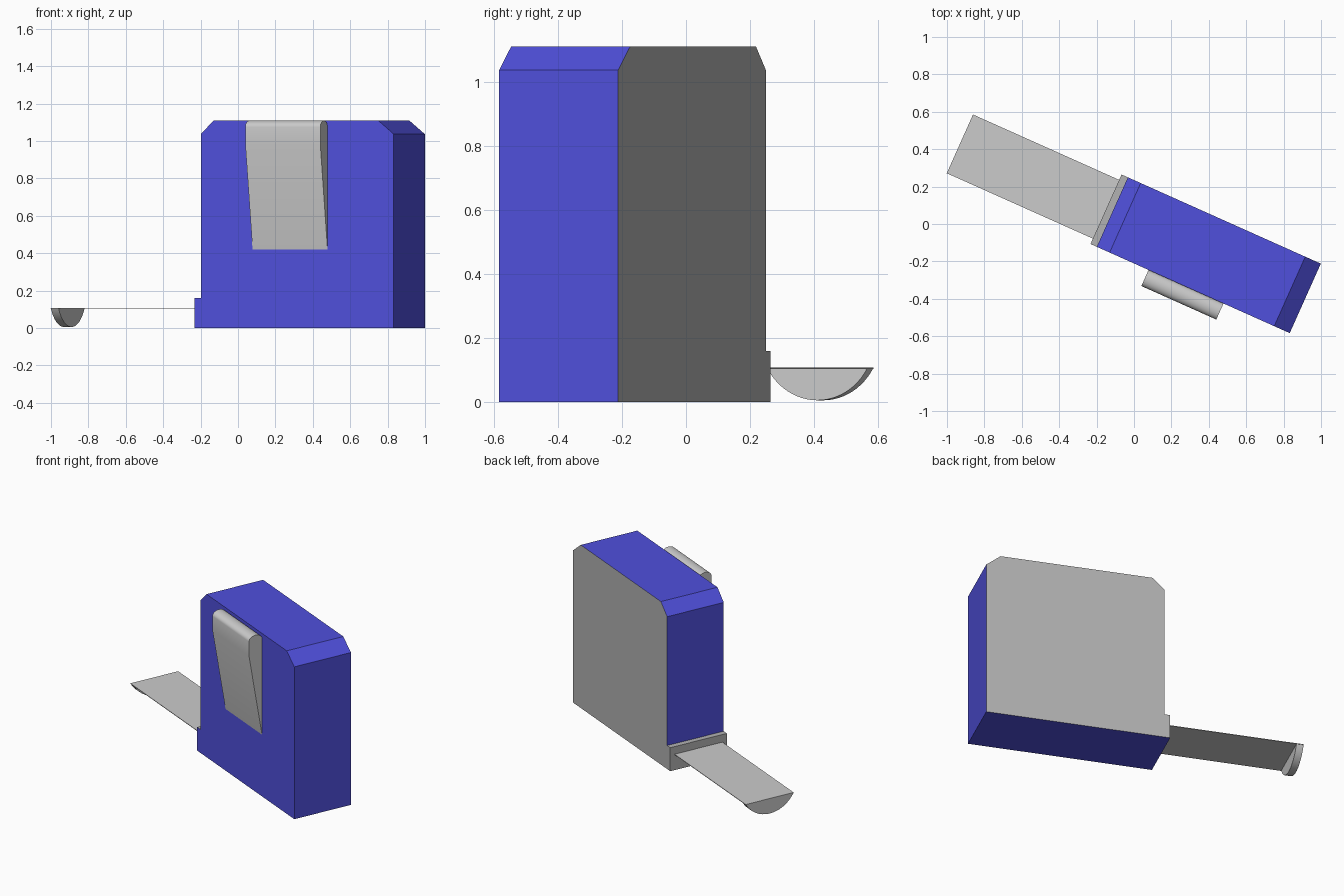
import bpy, bmesh
from math import sin, cos, asin, pi, radians
from mathutils import Matrix, Vector

if "Cube" in bpy.data.objects:
    bpy.data.objects.remove(bpy.data.objects["Cube"])

# Local frame: u along the case, v across it (front is -v), z up
FRAME = Matrix.Translation((0.40, -0.167, 0)) @ Matrix.Rotation(radians(-24.1), 4, 'Z')

blue = bpy.data.materials.new("blue")
blue.diffuse_color = (0.08, 0.08, 0.72, 1)
blue.use_nodes = True
blue.node_tree.nodes["Principled BSDF"].inputs["Base Color"].default_value = blue.diffuse_color
grey = bpy.data.materials.new("grey")
grey.diffuse_color = (0.45, 0.45, 0.45, 1)
grey.use_nodes = True
grey.node_tree.nodes["Principled BSDF"].inputs["Base Color"].default_value = grey.diffuse_color


def prism(name, profile, start, end, along, smooth=False):
    """Extrude a (side, z) profile along 'u' or 'v' between start and end."""
    def point(t, p):
        return Vector((t, p[0], p[1])) if along == 'u' else Vector((p[0], t, p[1]))
    bm = bmesh.new()
    a = [bm.verts.new(FRAME @ point(start, p)) for p in profile]
    b = [bm.verts.new(FRAME @ point(end, p)) for p in profile]
    n = len(profile)
    bm.faces.new(a)
    bm.faces.new(b)
    for i in range(n):
        j = (i + 1) % n
        bm.faces.new((a[i], a[j], b[j], b[i]))
    bmesh.ops.recalc_face_normals(bm, faces=bm.faces)
    mesh = bpy.data.meshes.new(name)
    bm.to_mesh(mesh)
    bm.free()
    ob = bpy.data.objects.new(name, mesh)
    bpy.context.collection.objects.link(ob)
    if smooth:
        bpy.ops.object.select_all(action='DESELECT')
        ob.select_set(True)
        bpy.context.view_layer.objects.active = ob
        bpy.ops.object.shade_smooth_by_angle(angle=radians(30))
    return ob


# Case with chamfered top corners and a small step at the tape mouth
L, W, H, C = 0.565, 0.2035, 1.11, 0.083
case = prism("case", [(-L - 0.037, 0), (L, 0), (L, 1.037), (L - C - 0.008, H),
                      (-L + C - 0.008, H), (-L, 1.037), (-L, 0.16), (-L - 0.037, 0.16)],
             -W, W, 'v')
case.data.materials.append(blue)
case.data.materials.append(grey)
# Back face, step top and mouth are bare grey
for i in (1, 8, 9):
    case.data.polygons[i].material_index = 1

# Tape blade
T, Z = 0.172, 0.108
prism("tape_blade", [(-T, Z - 0.004), (T, Z - 0.004), (T, Z), (-T, Z)], -1.458, -L - 0.03, 'u')

# End hook: a circular segment hanging from the tape end
sag = 0.102
R = (T * T + sag * sag) / (2 * sag)
half = asin(T / R)
arc = [half * (2 * i / 24 - 1) for i in range(25)]
prism("end_hook", [(R * sin(a), Z - sag + R * (1 - cos(a))) for a in arc],
      -1.458, -1.413, 'u', True)

# Belt clip: wedge side with a rounded top
r = 0.047
clip = [(-W, 0.42), (-W - 2 * r, 0.98)]
clip += [(-W - r - r * cos(pi * i / 16), 1.075 + 0.034 * sin(pi * i / 16)) for i in range(17)]
prism("belt_clip", clip, -0.262, 0.177, 'u', True)
